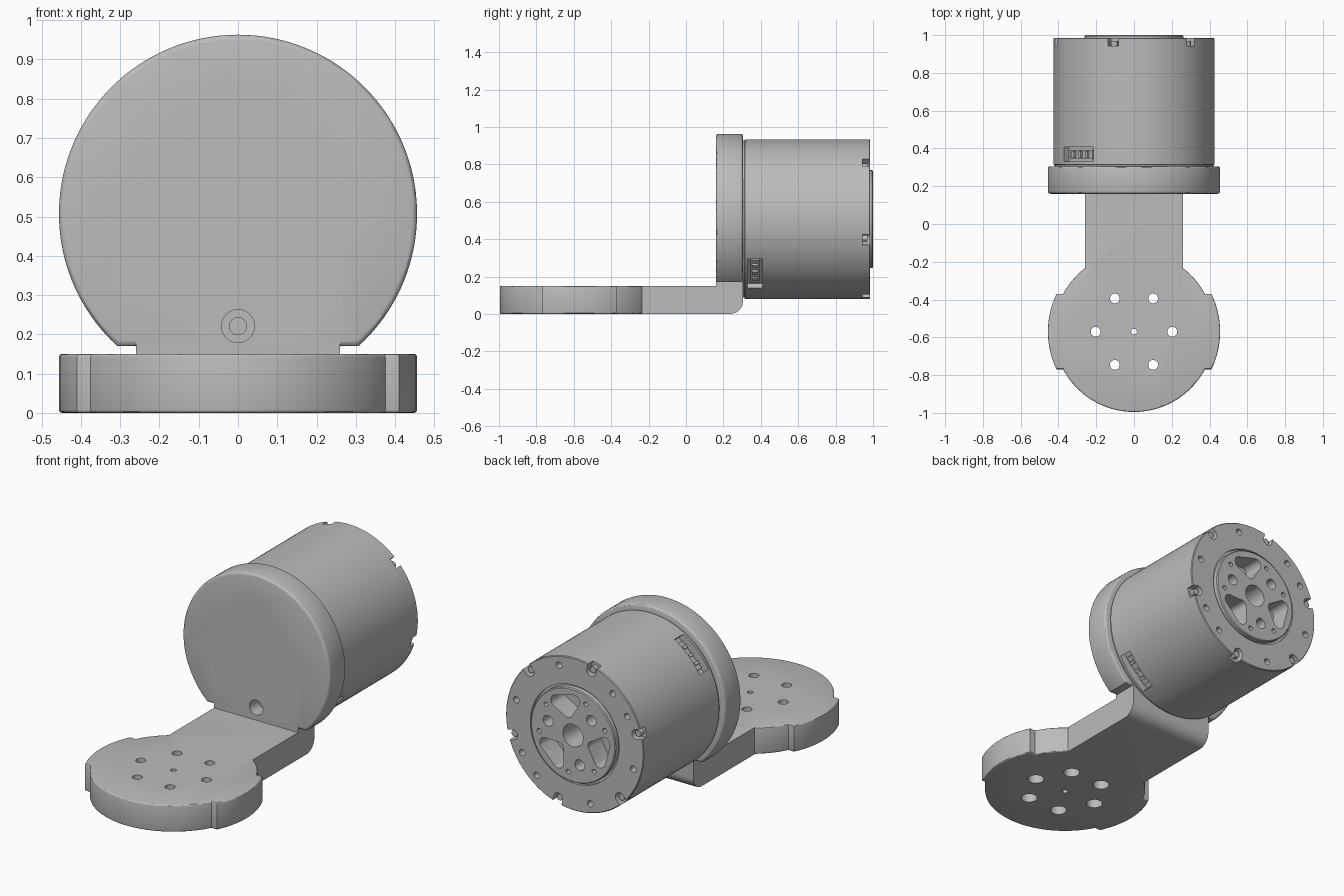
import bpy, bmesh
from math import sin, cos, pi, asin, radians
from mathutils import Matrix, Vector
from mathutils.geometry import convex_hull_2d

if "Cube" in bpy.data.objects:
    bpy.data.objects.remove(bpy.data.objects["Cube"])

AXIS_Z = 0.507          # height of the motor axis
BASE_Y = -0.57          # centre of the base disc
ALONG_Y = Matrix(((1, 0, 0, 0), (0, 0, 1, 0), (0, 1, 0, AXIS_Z), (0, 0, 0, 1)))
ALONG_X = Matrix(((0, 0, 1, 0), (1, 0, 0, 0), (0, 1, 0, 0), (0, 0, 0, 1)))
ALONG_Z = Matrix.Translation((0, BASE_Y, 0))

grey = bpy.data.materials.new("machined_grey")
grey.use_nodes = True
grey.diffuse_color = (0.5, 0.5, 0.5, 1)
grey.node_tree.nodes["Principled BSDF"].inputs["Base Color"].default_value = (0.5, 0.5, 0.5, 1)


def finish(name, bm, matrix):
    bm.transform(matrix)
    bmesh.ops.recalc_face_normals(bm, faces=bm.faces[:])
    mesh = bpy.data.meshes.new(name)
    bm.to_mesh(mesh)
    bm.free()
    mesh.materials.append(grey)
    ob = bpy.data.objects.new(name, mesh)
    bpy.context.collection.objects.link(ob)
    return ob


def arc(radius, start, end, n, centre=(0, 0)):
    return [(centre[0] + radius * cos(start + (end - start) * i / n),
             centre[1] + radius * sin(start + (end - start) * i / n)) for i in range(n + 1)]


def polar(radius, degrees):
    return radius * cos(radians(degrees)), radius * sin(radians(degrees))


def prism(name, outline, low, high, matrix, bevel=0):
    """Extrude a flat outline, optionally rounding the rims of both caps."""
    bm = bmesh.new()
    base = bm.faces.new([bm.verts.new((a, b, low)) for a, b in outline])
    top = bmesh.ops.extrude_face_region(bm, geom=[base], use_keep_orig=True)["geom"]
    bmesh.ops.translate(bm, vec=(0, 0, high - low),
                        verts=[v for v in top if isinstance(v, bmesh.types.BMVert)])
    if bevel:
        rims = [e for e in bm.edges if abs(e.verts[0].co.z - e.verts[1].co.z) < 1e-5]
        bmesh.ops.bevel(bm, geom=rims, offset=bevel, segments=3, profile=0.5, affect='EDGES')
    return finish(name, bm, matrix)


def lathe(name, profile, matrix, centre=(0, 0), segments=24):
    """Spin a (radius, height) profile that starts and ends on the axis."""
    bm = bmesh.new()
    verts = [bm.verts.new((r, 0, h)) for r, h in profile]
    edges = [bm.edges.new(pair) for pair in zip(verts, verts[1:])]
    bmesh.ops.spin(bm, geom=verts + edges, axis=(0, 0, 1), cent=(0, 0, 0),
                   angle=2 * pi, steps=segments)
    bmesh.ops.remove_doubles(bm, verts=bm.verts[:], dist=1e-5)
    return finish(name, bm, matrix @ Matrix.Translation((*centre, 0)))


def peg(name, radius, low, high, matrix, centre=(0, 0)):
    return lathe(name, [(0, low), (radius, low), (radius, high), (0, high)], matrix, centre)


def hull(name, circles, low, high, matrix):
    """Prism around a group of circles given as (centre, radius)."""
    pts = [p for c, r in circles for p in arc(r, 0, 2 * pi, 20, c)[:-1]]
    return prism(name, [pts[i] for i in convex_hull_2d(pts)], low, high, matrix)


def radial_box(name, degrees, radii, width, ys, shift=0):
    """Box on the motor's side: radial range, tangential width, range along y."""
    w = width / 2
    corners = [(radii[0], shift - w), (radii[1], shift - w),
               (radii[1], shift + w), (radii[0], shift + w)]
    return prism(name, corners, *ys, ALONG_Y @ Matrix.Rotation(radians(degrees), 4, 'Z'))


def select(objects):
    bpy.ops.object.select_all(action='DESELECT')
    for ob in objects:
        ob.select_set(True)
    bpy.context.view_layer.objects.active = objects[0]


def join(objects):
    if len(objects) > 1:
        select(objects)
        bpy.ops.object.join()
    return objects[0]


def boolean(target, others, operation='DIFFERENCE'):
    tool = join(others)
    tool.hide_render = True
    mod = target.modifiers.new("boolean", 'BOOLEAN')
    mod.operation, mod.object, mod.solver = operation, tool, 'EXACT'
    select([target])
    bpy.ops.object.modifier_apply(modifier=mod.name)
    bpy.data.objects.remove(tool)


# Bracket: lobed base disc, bent arm and round mounting plate
lobe, body = asin(0.2 / 0.456), asin(0.2 / 0.425)
half = arc(0.456, -lobe, lobe, 16) + arc(0.425, body, pi - body, 48)
outline = half + [(-x, -y) for x, y in half]
bracket = prism("bracket", outline, 0, 0.15, ALONG_Z, 0.008)

bend = arc(0.07, -pi / 2, 0, 10, (0.235, 0.07))
side = [(-0.5, 0)] + bend + [(0.305, 0.3), (0.16, 0.3), (0.16, 0.15), (-0.5, 0.15)]
boolean(bracket, [prism("arm", side, -0.26, 0.26, ALONG_X)], 'UNION')

flat = asin(0.337 / 0.456)
plate = prism("plate", arc(0.456, -flat, pi + flat, 96), 0.16, 0.305, ALONG_Y, 0.014)
boolean(bracket, [plate], 'UNION')

# Counterbored holes: six in the base, opening below, and four in the plate
holes = [peg("hole", 0.015, -0.1, 0.3, ALONG_Z)]
bore = [(0, -0.1), (0.043, -0.1), (0.043, 0.08), (0.026, 0.08), (0.026, 0.3), (0, 0.3)]
holes += [lathe("hole", bore, ALONG_Z, polar(0.203, 60 * i)) for i in range(6)]
bore = [(0, 0.1), (0.042, 0.1), (0.042, 0.24), (0.022, 0.24), (0.022, 0.4), (0, 0.4)]
holes += [lathe("hole", bore, ALONG_Y, polar(0.286, 90 * i)) for i in range(4)]
boolean(bracket, holes)

# Motor: stepped cylinder with a raised hub inside a narrow groove
profile = [(0, 0.3), (0.42, 0.3), (0.42, 0.312), (0.427, 0.316), (0.427, 0.981),
           (0.423, 0.985), (0.275, 0.985), (0.275, 0.97), (0.262, 0.97),
           (0.262, 0.995), (0.257, 1.0), (0, 1.0)]
motor = lathe("motor", profile, ALONG_Y, segments=128)

# Hub openings
cuts = [peg("bore", 0.063, 0.85, 1.1, ALONG_Y)]
for a in (75, 195, 315):
    cuts.append(hull("pocket", [(polar(0.195, a - 17), 0.034), (polar(0.195, a + 17), 0.034),
                                (polar(0.125, a), 0.028)], 0.88, 1.1, ALONG_Y))
    cuts.append(peg("hub_hole", 0.03, 0.93, 1.1, ALONG_Y, polar(0.16, a + 60)))
    for s in (-37, 37):
        cuts.append(peg("pin_hole", 0.013, 0.95, 1.1, ALONG_Y, polar(0.212, a + s)))

# Rim holes, rim notches with screws
for a in (15, 75, 129, 150):
    for turn in (0, 180):
        cuts.append(peg("rim_hole", 0.018, 0.94, 1.1, ALONG_Y, polar(0.375, a + turn)))
screws = []
for a in range(45, 405, 60):
    cuts.append(hull("notch", [(polar(0.395, a), 0.028), (polar(0.47, a), 0.028)],
                     0.943, 1.1, ALONG_Y))
    screws.append(peg("rim_screws", 0.018, 0.935, 0.97, ALONG_Y, polar(0.397, a)))

# Two sockets on opposite sides, each with a plug block and pins
plugs = []
for a in (135, -45):
    cuts.append(radial_box("socket", a, (0.375, 0.48), 0.22, (0.33, 0.408)))
    plugs.append(radial_box("socket_plugs", a, (0.36, 0.395), 0.17, (0.345, 0.393)))
    for s in (-0.05, 0, 0.05):
        plugs.append(radial_box("pin", a, (0.38, 0.408), 0.018, (0.352, 0.386), s))
boolean(motor, cuts)

select([bracket, motor, join(screws), join(plugs)])
bpy.ops.object.shade_smooth_by_angle(angle=radians(30))
